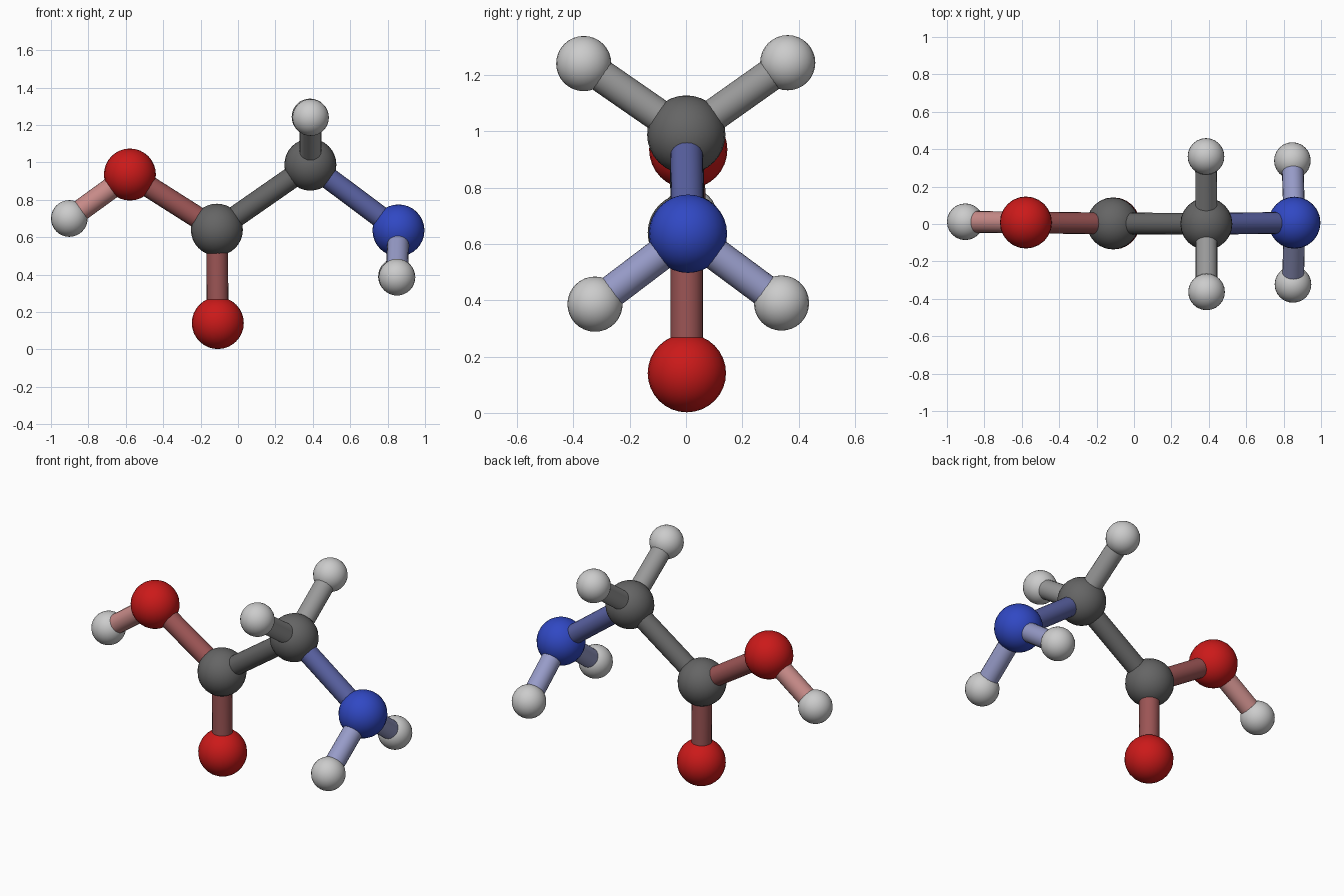
import bpy
from mathutils import Vector

if "Cube" in bpy.data.objects:
    bpy.data.objects.remove(bpy.data.objects["Cube"])


def material(name, rgb):
    m = bpy.data.materials.new(name)
    m.diffuse_color = (*rgb, 1)
    m.use_nodes = True
    m.node_tree.nodes["Principled BSDF"].inputs["Base Color"].default_value = m.diffuse_color
    return m


RED = material("red", (0.60, 0.01, 0.01))
BLUE = material("blue", (0.03, 0.065, 0.55))
DARK = material("dark_grey", (0.13, 0.13, 0.13))
LIGHT = material("light_grey", (0.58, 0.58, 0.58))
DULL_RED = material("dull_red", (0.33, 0.09, 0.09))
PINK = material("pink", (0.58, 0.26, 0.25))
SLATE = material("slate_blue", (0.10, 0.12, 0.36))
LAVENDER = material("lavender", (0.31, 0.33, 0.58))
MID = material("mid_grey", (0.32, 0.32, 0.32))

BIG, SMALL, BOND = 0.139, 0.098, 0.058

# Atoms: centre, radius, colour
atoms = {
    "hydroxyl_hydrogen": ((-0.902, 0.012, 0.70), SMALL, LIGHT),
    "hydroxyl_oxygen": ((-0.578, 0.008, 0.935), BIG, RED),
    "acid_carbon": ((-0.113, 0.003, 0.64), BIG, DARK),
    "carbonyl_oxygen": ((-0.108, 0.003, 0.141), BIG, RED),
    "centre_carbon": ((0.387, 0.001, 0.988), BIG, DARK),
    "carbon_hydrogen_front": ((0.388, -0.363, 1.24), SMALL, LIGHT),
    "carbon_hydrogen_back": ((0.385, 0.361, 1.243), SMALL, LIGHT),
    "nitrogen": ((0.858, 0.007, 0.636), BIG, BLUE),
    "nitrogen_hydrogen_front": ((0.85, -0.323, 0.386), SMALL, LIGHT),
    "nitrogen_hydrogen_back": ((0.847, 0.339, 0.39), SMALL, LIGHT),
}

# Bonds: two atoms, colour
bonds = [
    ("hydroxyl_hydrogen", "hydroxyl_oxygen", PINK),
    ("hydroxyl_oxygen", "acid_carbon", DULL_RED),
    ("acid_carbon", "carbonyl_oxygen", DULL_RED),
    ("acid_carbon", "centre_carbon", DARK),
    ("centre_carbon", "carbon_hydrogen_front", MID),
    ("centre_carbon", "carbon_hydrogen_back", MID),
    ("centre_carbon", "nitrogen", SLATE),
    ("nitrogen", "nitrogen_hydrogen_front", LAVENDER),
    ("nitrogen", "nitrogen_hydrogen_back", LAVENDER),
]


def finish(name, mat):
    ob = bpy.context.object
    ob.name = name
    ob.data.materials.append(mat)
    bpy.ops.object.shade_smooth_by_angle()


# Balls
for name, (centre, radius, mat) in atoms.items():
    bpy.ops.mesh.primitive_uv_sphere_add(segments=24, ring_count=16,
                                         radius=radius, location=centre)
    finish(name, mat)

# Sticks from centre to centre
for a, b, mat in bonds:
    p, q = Vector(atoms[a][0]), Vector(atoms[b][0])
    d = q - p
    bpy.ops.mesh.primitive_cylinder_add(
        vertices=20, radius=BOND, depth=d.length, location=(p + q) / 2,
        rotation=d.to_track_quat('Z', 'Y').to_euler())
    finish(f"bond_{a}_to_{b}", mat)
